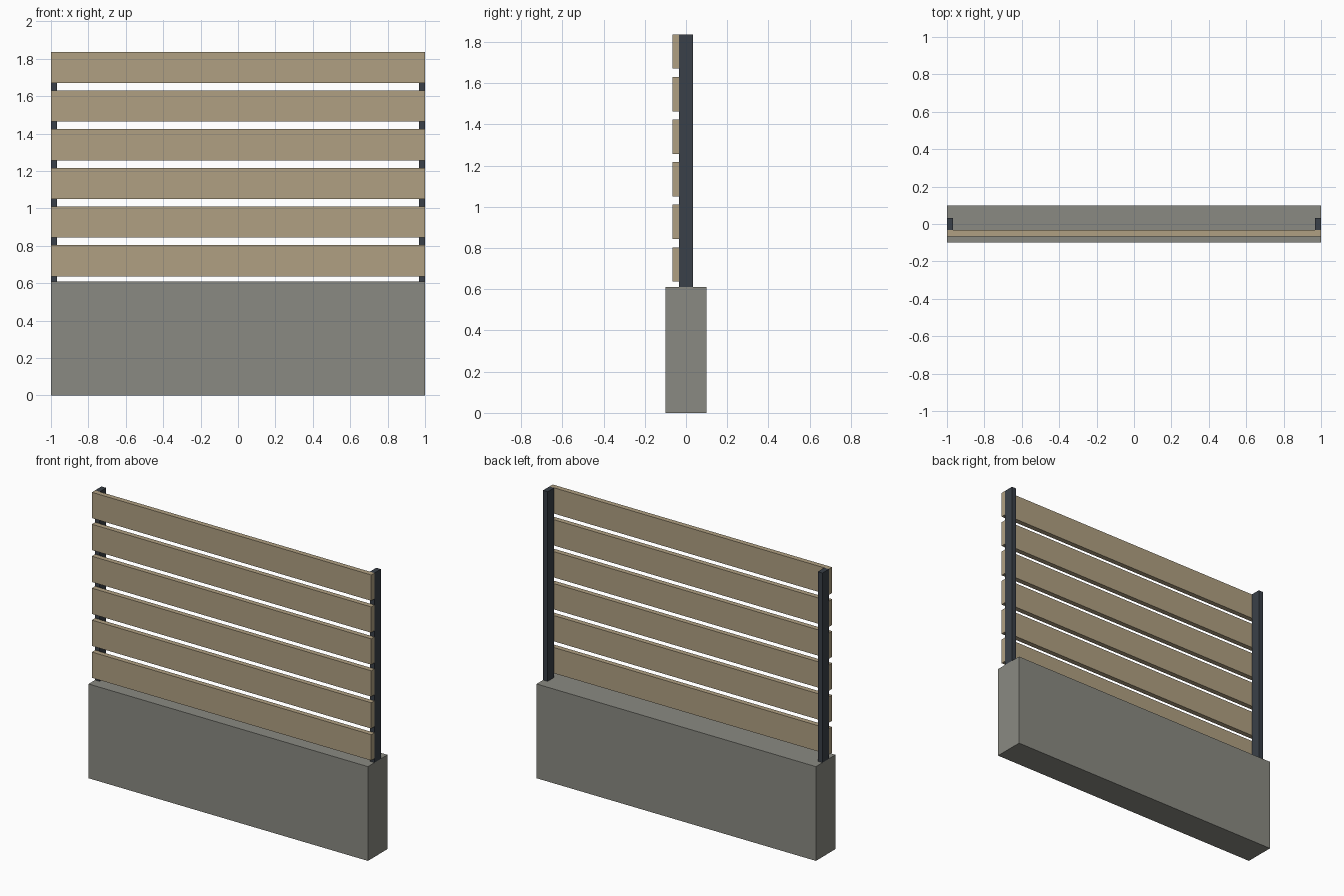
import bpy

cube = bpy.data.objects.get("Cube")
if cube:
    bpy.data.objects.remove(cube, do_unlink=True)


def make_material(name, rgb):
    mat = bpy.data.materials.new(name)
    mat.use_nodes = True
    color = (*rgb, 1.0)
    mat.diffuse_color = color
    for node in mat.node_tree.nodes:
        if node.type == 'BSDF_PRINCIPLED':
            node.inputs["Base Color"].default_value = color
    return mat


def box(name, low, high, mat):
    """Flat-sided box between two opposite corners."""
    bpy.ops.mesh.primitive_cube_add(size=1)
    obj = bpy.context.object
    obj.name = name
    for v in obj.data.vertices:
        v.co = [h if c > 0 else l for c, l, h in zip(v.co, low, high)]
    obj.data.materials.append(mat)
    return obj


concrete = make_material("concrete grey", (0.254, 0.254, 0.223))
wood = make_material("light wood", (0.434, 0.352, 0.223))
steel = make_material("dark steel", (0.042, 0.051, 0.065))

HALF = 1.0
BASE_TOP = 0.61
TOP = 1.837
POST_DEPTH = 0.033

# Concrete base wall
box("base_wall", (-HALF, -0.1, 0), (HALF, 0.1, BASE_TOP), concrete)

# Steel posts at both ends
POST_WIDTH = 0.033
for name, x in (("right_post", -HALF), ("left_post", HALF - POST_WIDTH)):
    box(name, (x, -POST_DEPTH, BASE_TOP), (x + POST_WIDTH, POST_DEPTH, TOP), steel)

# Horizontal slats fixed to the front of the posts
SLAT_HEIGHT, PITCH = 0.167, 0.2067
for i in range(6):
    top = TOP - i * PITCH
    box(f"slat_{i + 1}", (-HALF, -2 * POST_DEPTH, top - SLAT_HEIGHT),
        (HALF, -POST_DEPTH, top), wood)
